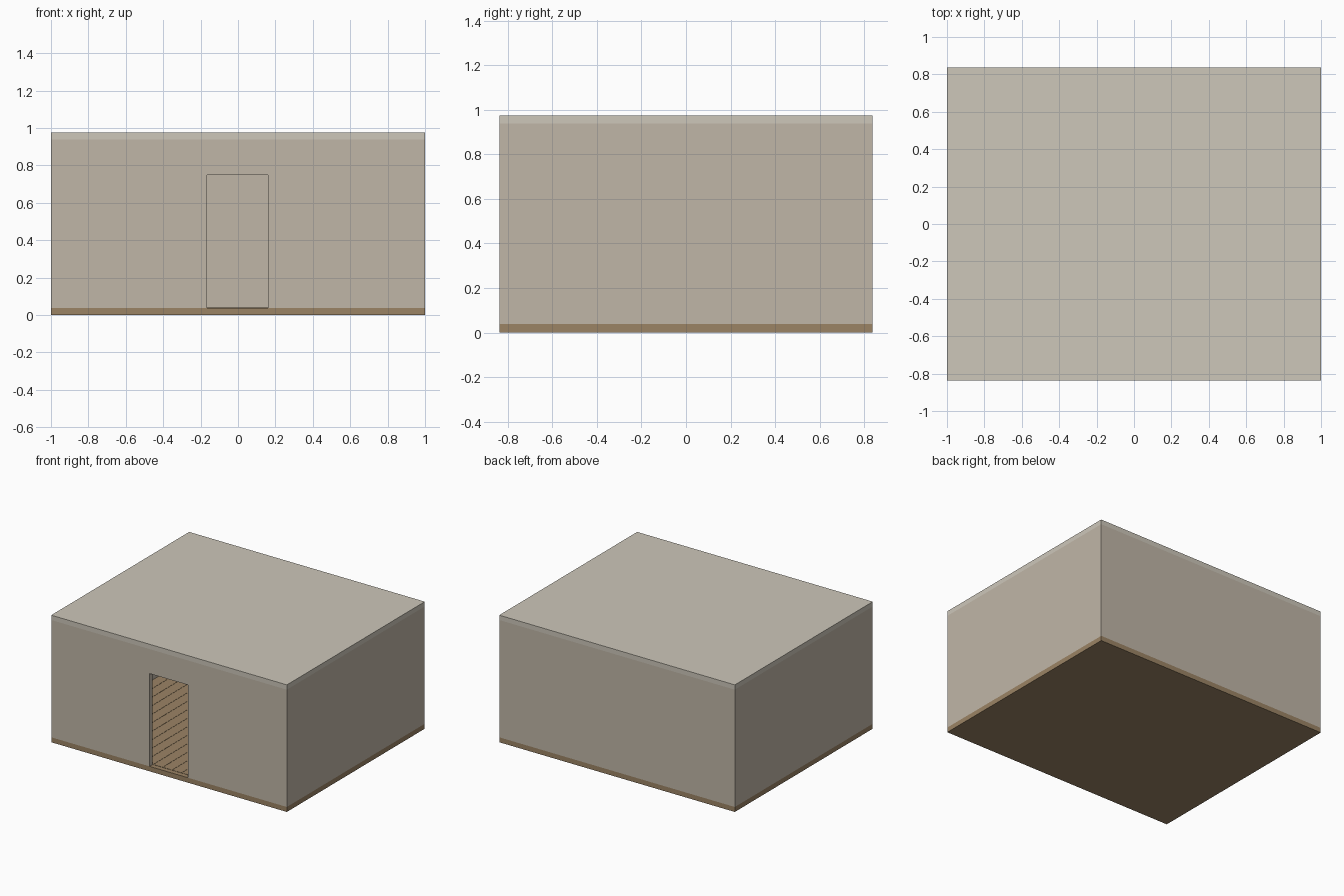
import bpy

if "Cube" in bpy.data.objects:
    bpy.data.objects.remove(bpy.data.objects["Cube"])

W, D = 2.0, 1.672          # outer footprint
FLOOR, CEIL, TOP = 0.038, 0.938, 0.975
T = 0.037                  # wall thickness
DOOR_L, DOOR_R, DOOR_TOP = -0.165, 0.16, 0.75


def material(name, rgb):
    m = bpy.data.materials.new(name)
    m.diffuse_color = (*rgb, 1)
    m.use_nodes = True
    m.node_tree.nodes["Principled BSDF"].inputs["Base Color"].default_value = m.diffuse_color
    return m


wall_mat = material("plaster", (0.53, 0.47, 0.39))
ceiling_mat = material("ceiling_paint", (0.61, 0.57, 0.49))
wood_mat = material("wood", (0.33, 0.23, 0.13))


def box(name, lo, hi, mat):
    bpy.ops.mesh.primitive_cube_add(size=1, location=[(a + b) / 2 for a, b in zip(lo, hi)])
    ob = bpy.context.object
    ob.name = name
    ob.scale = [b - a for a, b in zip(lo, hi)]
    bpy.ops.object.transform_apply(location=False, rotation=False, scale=True)
    ob.data.materials.append(mat)
    return ob


X, Y = W / 2, D / 2

# Floor and ceiling slabs
box("floor_slab", (-X, -Y, 0), (X, Y, FLOOR), wood_mat)
box("ceiling_slab", (-X, -Y, CEIL), (X, Y, TOP), ceiling_mat)

# Back and side walls
box("back_wall", (-X, Y - T, FLOOR), (X, Y, CEIL), wall_mat)
for side, x in (("left", -X), ("right", X - T)):
    box(side + "_wall", (x, -Y + T, FLOOR), (x + T, Y - T, CEIL), wall_mat)

# Front wall: one outline wrapping the doorway, given thickness
outline = [(-X, FLOOR), (DOOR_L, FLOOR), (DOOR_L, DOOR_TOP), (DOOR_R, DOOR_TOP),
           (DOOR_R, FLOOR), (X, FLOOR), (X, CEIL), (-X, CEIL)]
n = len(outline)
verts = [(x, y, z) for y in (-Y, -Y + T) for x, z in outline]
faces = [list(range(n)), list(range(2 * n - 1, n - 1, -1))]
faces += [[(i + 1) % n, i, i + n, (i + 1) % n + n] for i in range(n)]
mesh = bpy.data.meshes.new("front_wall")
mesh.from_pydata(verts, [], faces)
mesh.materials.append(wall_mat)
bpy.context.collection.objects.link(bpy.data.objects.new("front_wall", mesh))

# Floorboards inside the room, running front to back with fine gaps
COUNT, GAP = 24, 0.002
step = (W - 2 * T) / COUNT
for i in range(COUNT):
    x = -X + T + i * step
    box(f"floorboard_{i + 1}", (x + GAP / 2, -Y + T, FLOOR),
        (x + step - GAP / 2, Y - T, FLOOR + 0.002), wood_mat)
